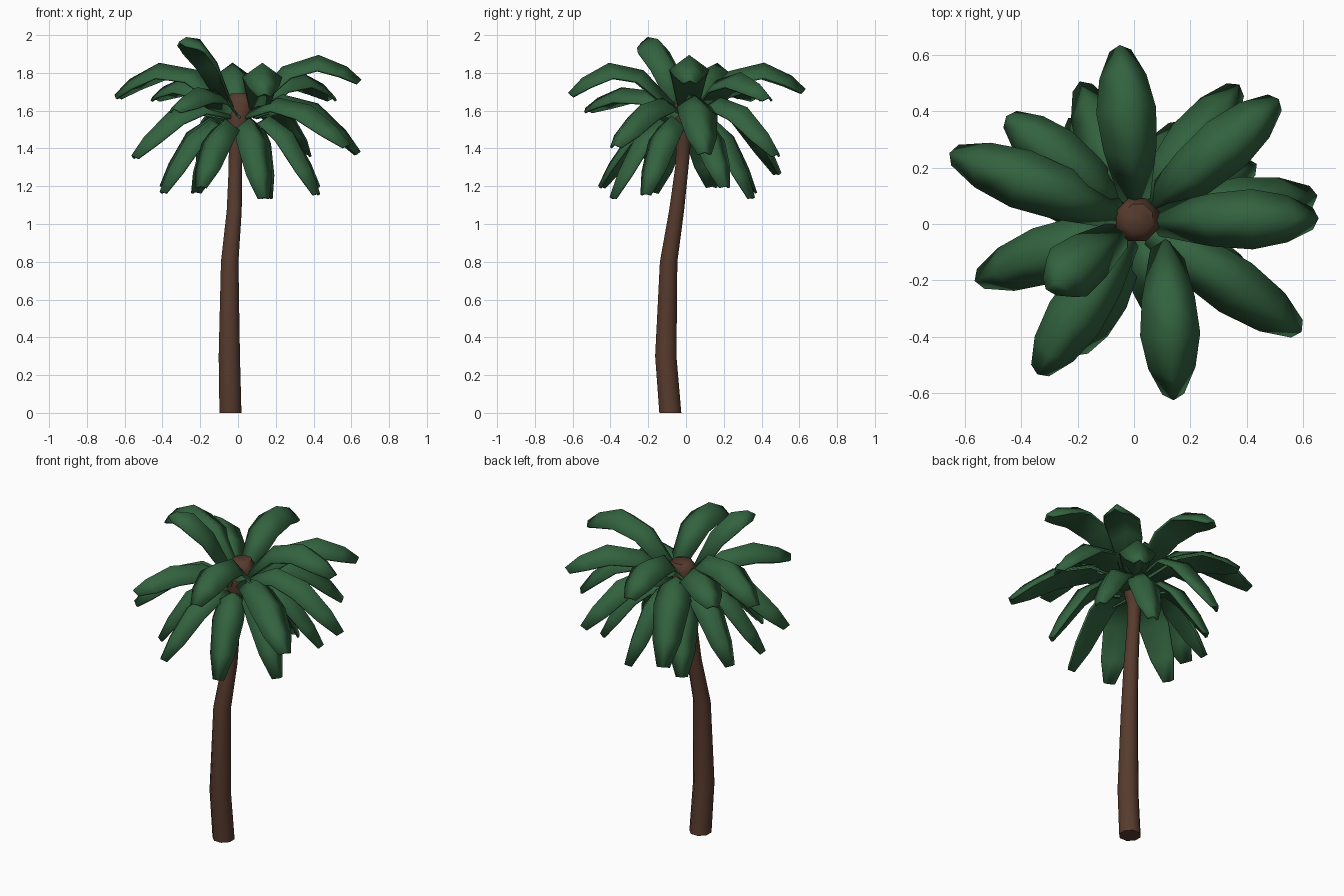
import bpy, bmesh, math
from mathutils import Vector

if "Cube" in bpy.data.objects:
    bpy.data.objects.remove(bpy.data.objects["Cube"])


def material(name, rgb):
    m = bpy.data.materials.new(name)
    m.diffuse_color = (*rgb, 1)
    m.use_nodes = True
    m.node_tree.nodes["Principled BSDF"].inputs["Base Color"].default_value = m.diffuse_color
    return m


BARK = material("bark_brown", (0.095, 0.043, 0.026))
LEAF = material("leaf_green", (0.033, 0.125, 0.05))


def make_object(name, bm, mat, angle):
    bmesh.ops.recalc_face_normals(bm, faces=bm.faces)
    me = bpy.data.meshes.new(name)
    bm.to_mesh(me)
    bm.free()
    me.materials.append(mat)
    ob = bpy.data.objects.new(name, me)
    bpy.context.collection.objects.link(ob)
    bpy.context.view_layer.objects.active = ob
    ob.select_set(True)
    bpy.ops.object.shade_smooth_by_angle(angle=math.radians(angle))
    ob.select_set(False)
    return ob


# Trunk: curved tapering tube that flares into the crown (x, y, z, radius)
rings = [(-0.04, -0.083, 0, 0.063), (-0.046, -0.107, 0.3, 0.061),
         (-0.044, -0.092, 0.8, 0.05), (-0.02, -0.05, 1.07, 0.043),
         (-0.014, -0.022, 1.3, 0.038), (-0.01, -0.012, 1.44, 0.042),
         (0.005, 0.0, 1.54, 0.065), (0.012, 0.015, 1.65, 0.082),
         (0.014, 0.02, 1.69, 0.055)]
bm = bmesh.new()
SIDES = 8
loops = []
for x, y, z, r in rings:
    loops.append([bm.verts.new((x + r * math.cos(a), y + r * math.sin(a), z))
                  for a in (math.tau * (i + 0.5) / SIDES for i in range(SIDES))])
for lo, hi in zip(loops, loops[1:]):
    for i in range(SIDES):
        j = (i + 1) % SIDES
        bm.faces.new((lo[i], lo[j], hi[j], hi[i]))
bm.faces.new(loops[0])
bm.faces.new(loops[-1])
make_object("trunk", bm, BARK, 60)

# Width profile of a frond: (fraction of length, relative half width)
PROFILE = [(0.0, 0.5), (0.3, 0.88), (0.62, 1.0), (0.87, 0.78), (1.0, 0.34)]


def frond(name, tip, mid_z, root_z, half_width, root_shift=(0, 0)):
    """Folded leaf arching from the crown through mid_z to its tip."""
    tip = Vector(tip)
    out = Vector((tip.x, tip.y, 0)).normalized()
    root = out * 0.05 + Vector((0.01 + root_shift[0], 0.01 + root_shift[1], root_z))
    out = Vector((tip.x - root.x, tip.y - root.y, 0)).normalized()
    side = Vector((-out.y, out.x, 0))

    def point(f):
        p = root.lerp(tip, f)
        m = 0.6
        bump = mid_z - (root.z + (tip.z - root.z) * m)
        p.z += bump * f * (1 - f) / (m * (1 - m))
        return p

    bm = bmesh.new()
    rows = []
    for f, w in PROFILE:
        p = point(f)
        tangent = (point(f + 0.05) - point(f - 0.05)).normalized()
        up = tangent.cross(side).normalized()
        if up.z < 0:
            up = -up
        w *= half_width
        rows.append([bm.verts.new(p + side * w * s - up * w * 0.75 * abs(s))
                     for s in (-1, 0, 1)])
    for a, b in zip(rows, rows[1:]):
        for i in range(2):
            bm.faces.new((a[i], a[i + 1], b[i + 1], b[i]))
    ob = make_object(name, bm, LEAF, 85)
    mod = ob.modifiers.new("thickness", 'SOLIDIFY')
    mod.thickness = 0.012
    mod.offset = 0


# Upper fronds: tip x, y, z, height of the arch, optional root shift
upper = [(0.65, 0.02, 1.76, 1.89), (-0.05, 0.63, 1.71, 1.85),
         (-0.65, 0.25, 1.68, 1.85), (0.14, -0.62, 1.69, 1.85, (0.09, -0.02)),
         (-0.31, -0.23, 1.96, 1.97)]
# Middle fronds
middle = [(0.51, 0.44, 1.67, 1.8), (-0.45, 0.38, 1.67, 1.77),
          (-0.34, -0.53, 1.61, 1.72), (-0.56, -0.2, 1.36, 1.6),
          (0.59, -0.38, 1.42, 1.63), (0.645, 0.1, 1.38, 1.64),
          (0.37, 0.49, 1.37, 1.62), (-0.19, 0.5, 1.27, 1.6)]
# Drooping lower fronds
lower = [(0.14, -0.4, 1.14, 1.47), (0.43, -0.22, 1.16, 1.49),
         (-0.2, -0.46, 1.2, 1.48), (-0.41, -0.18, 1.17, 1.47),
         (0.16, 0.36, 1.14, 1.47), (0.43, 0.21, 1.2, 1.49),
         (-0.23, 0.37, 1.17, 1.47), (-0.41, 0.14, 1.2, 1.49)]
for tier, fronds, root_z, width in (("upper", upper, 1.63, 0.103),
                                    ("middle", middle, 1.59, 0.1),
                                    ("lower", lower, 1.5, 0.088)):
    for i, (x, y, z, mid, *shift) in enumerate(fronds):
        frond(f"{tier}_frond_{i + 1}", (x, y, z), mid, root_z, width, *shift)
